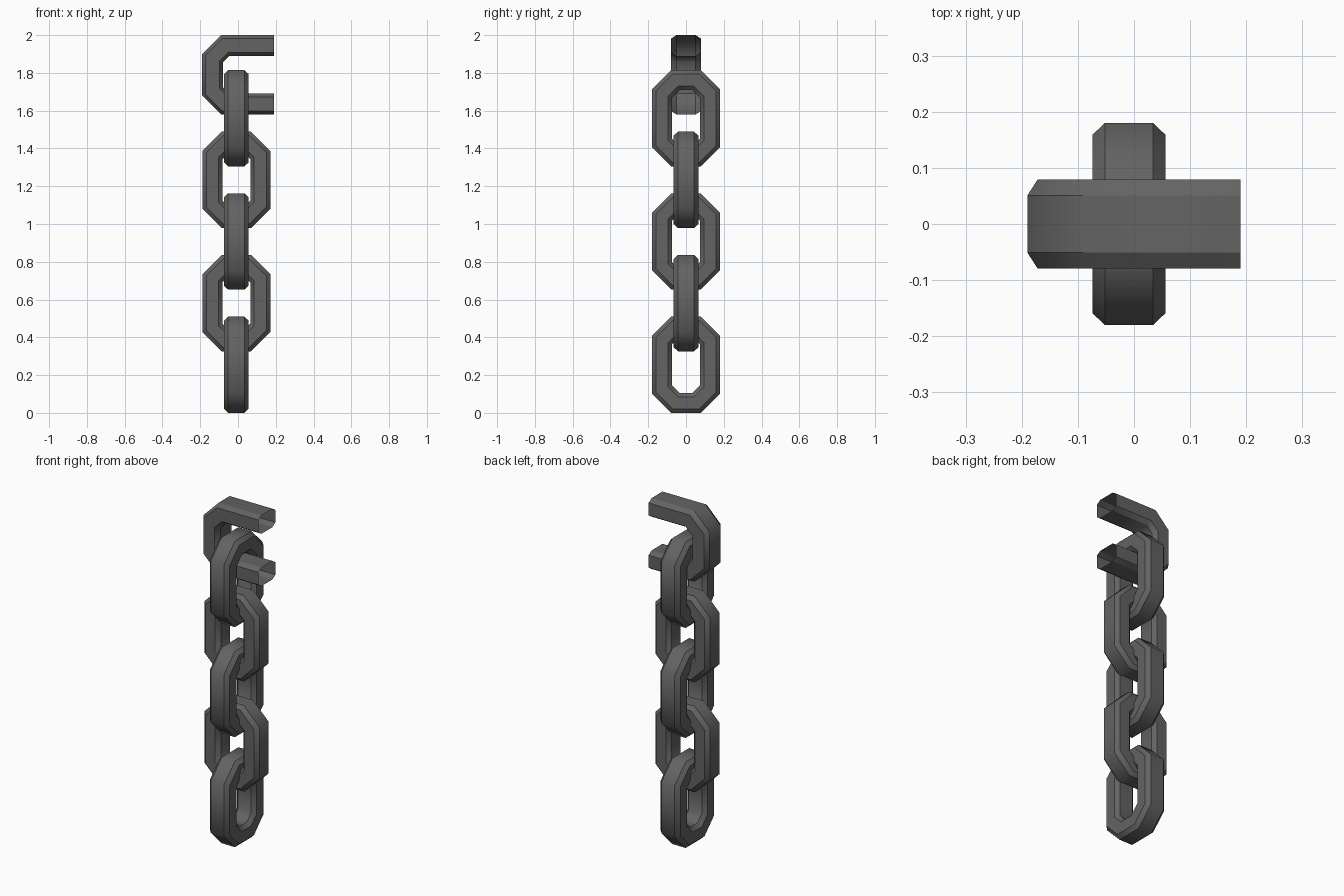
import bpy, bmesh, math

if "Cube" in bpy.data.objects:
    bpy.data.objects.remove(bpy.data.objects["Cube"])

K = math.tan(math.radians(22.5))   # mitre shift along a 45 degree corner

steel = bpy.data.materials.new("dark_steel")
steel.diffuse_color = (0.125, 0.125, 0.125, 1)
steel.use_nodes = True
steel.node_tree.nodes["Principled BSDF"].inputs["Base Color"].default_value = steel.diffuse_color


def section(depth, thick, cd, ct):
    """Chamfered bar section as (depth from outer edge, sideways offset)."""
    t = thick / 2
    return [(0, -t + ct), (0, t - ct), (cd, t), (depth - cd, t),
            (depth, t - ct), (depth, -t + ct), (depth - cd, -t), (cd, -t)]


def closed_path(d, w=0.18, h=0.255, c=0.102):
    """Octagonal link outline, inset by d."""
    a, b = w - c + 0.0 - K * d, h - c - K * d
    x, z = w - d, h - d
    return [(x, -b), (x, b), (a, z), (-a, z), (-x, b), (-x, -b), (-a, -z), (a, -z)]


def open_path(d, w=0.19, h=0.21, c=0.1):
    """Half link cut off at the right, inset by d."""
    a, b, x, z = w - c - K * d, h - c - K * d, w - d, h - d
    return [(w, z), (-a, z), (-x, b), (-x, -b), (-a, -z), (w, -z)]


def sweep(name, path, sec, closed, centre, turned):
    """Sweep the section along the path; turned links lie in the YZ plane."""
    bm = bmesh.new()
    rows = []
    for d, s in sec:
        pts = [(s, u, v) if turned else (u, s, v) for u, v in path(d)]
        rows.append([bm.verts.new([p + q for p, q in zip(pt, centre)]) for pt in pts])
    n, m = len(rows), len(rows[0])
    for i in range(n):
        r, q = rows[i], rows[(i + 1) % n]
        for j in range(m if closed else m - 1):
            k = (j + 1) % m
            f = bm.faces.new((r[j], r[k], q[k], q[j]))
            f.smooth = True
    bmesh.ops.recalc_face_normals(bm, faces=bm.faces[:])
    # chamfer lines running along the bar stay sharp, bends stay soft
    for r in rows:
        for j in range(m if closed else m - 1):
            e = bm.edges.get((r[j], r[(j + 1) % m]))
            e.smooth = False
    me = bpy.data.meshes.new(name)
    bm.to_mesh(me)
    bm.free()
    me.materials.append(steel)
    ob = bpy.data.objects.new(name, me)
    bpy.context.collection.objects.link(ob)


# five full links, alternately turned
link_section = section(0.106, 0.13, 0.021, 0.022)
for i in range(5):
    sweep(f"chain_link_{i + 1}", closed_path, link_section, True,
          (-0.009, 0, 0.255 + 0.3262 * i), i % 2 == 0)

# cut top link with open hollow ends
sweep("top_open_link", open_path, section(0.11, 0.158, 0.018, 0.028), False,
      (0, 0, 1.79), False)
